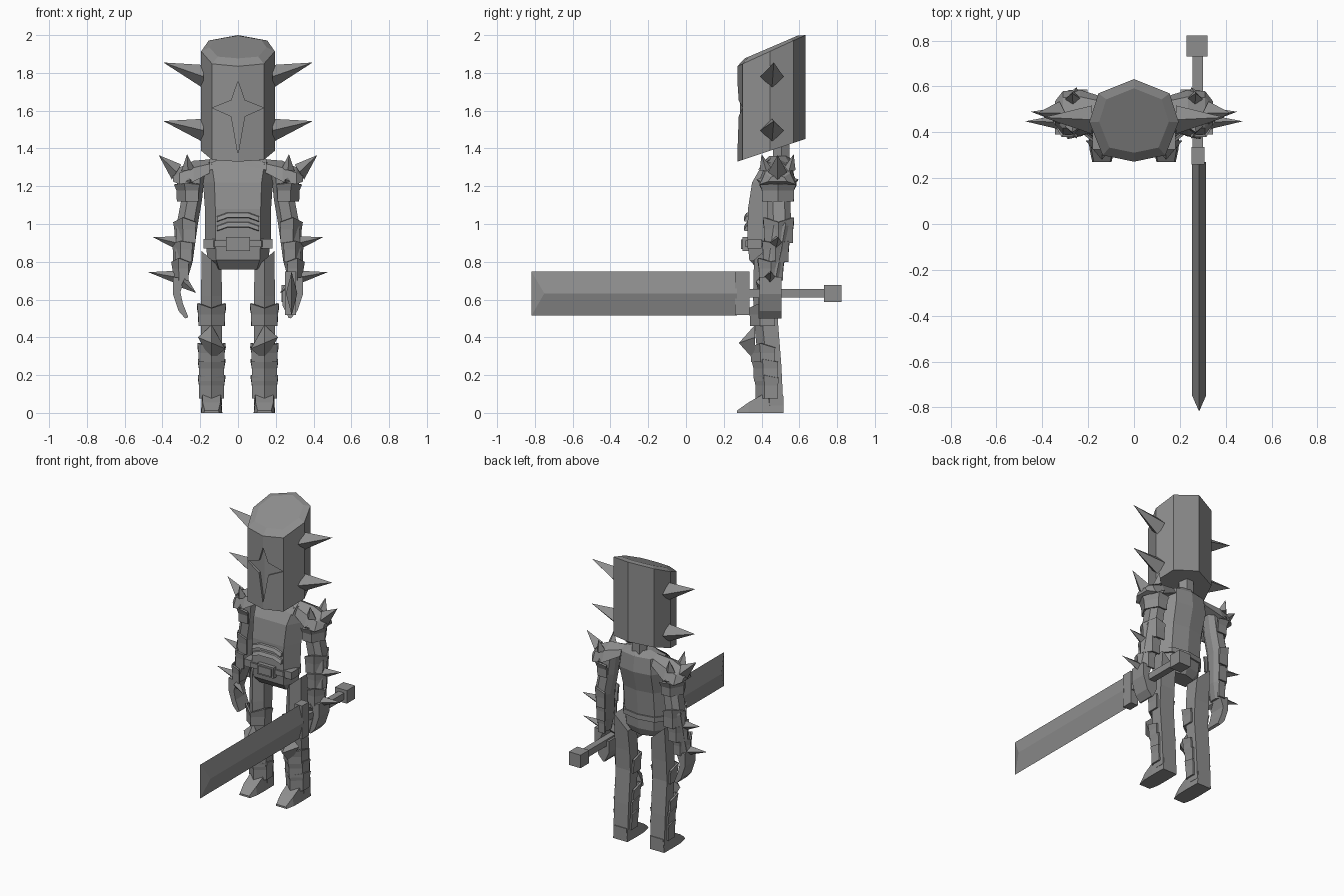
import bpy, bmesh, math
from mathutils import Vector as V

if "Cube" in bpy.data.objects:
    bpy.data.objects.remove(bpy.data.objects["Cube"])

STEEL = bpy.data.materials.new("dull_grey")
STEEL.diffuse_color = (0.27, 0.27, 0.27, 1)
STEEL.use_nodes = True
STEEL.node_tree.nodes["Principled BSDF"].inputs["Base Color"].default_value = STEEL.diffuse_color


def mesh(name, verts, faces, mirror=False, thick=0):
    me = bpy.data.meshes.new(name)
    me.from_pydata([tuple(v) for v in verts], [], faces)
    bm = bmesh.new()
    bm.from_mesh(me)
    bmesh.ops.recalc_face_normals(bm, faces=bm.faces)
    bm.to_mesh(me)
    bm.free()
    me.materials.append(STEEL)
    ob = bpy.data.objects.new(name, me)
    bpy.context.collection.objects.link(ob)
    if thick:
        s = ob.modifiers.new("thickness", 'SOLIDIFY')
        s.thickness, s.offset = thick, 0
    if mirror:
        ob.modifiers.new("mirror", 'MIRROR').use_mirror_merge = False
    return ob


def loft(name, rings, mirror=False):
    """Skin between rings of equal point count and cap both ends."""
    n, m = len(rings[0]), len(rings)
    faces = [(i*n+j, i*n+(j+1) % n, (i+1)*n+(j+1) % n, (i+1)*n+j)
             for i in range(m-1) for j in range(n)]
    faces += [tuple(range(n)), tuple(range((m-1)*n, m*n))]
    return mesh(name, [p for r in rings for p in r], faces, mirror)


def box(name, x0, x1, y0, y1, z0, z1, mirror=False):
    return loft(name, [[(x0, y0, z), (x1, y0, z), (x1, y1, z), (x0, y1, z)] for z in (z0, z1)], mirror)


def spike(name, base, tip, u, v, mirror=True):
    b, u, v = V(base), V(u), V(v)
    return mesh(name, [b+u, b+v, b-u, b-v, V(tip)],
                [(0, 1, 4), (1, 2, 4), (2, 3, 4), (3, 0, 4), (3, 2, 1, 0)], mirror)


def plate(name, cx, cy, half, depth, z0, z1, out=False, flare=1.12, peak=0.025):
    """U-shaped armour shell with flared, pointed upper corners."""
    u_curve = [(-1, -.4), (-1, .45), (0, 1), (1, .45), (1, -.4)]
    verts = []
    for z, s, lift in ((z0, 1, 0), (z0*.35+z1*.65, 1.02, 0), (z1, flare, peak)):
        for i, (u, v) in enumerate(u_curve):
            u, v = u*half*s, v*depth*s
            p = (cx+v, cy+u) if out else (cx+u, cy-v)
            verts.append((*p, z + (lift if i in (1, 3) else 0)))
    faces = [(r*5+i, r*5+i+1, r*5+i+6, r*5+i+5) for r in range(2) for i in range(4)]
    return mesh(name, verts, faces, True, 0.012)


# Helmet: faceted tube with a sloping domed roof
outline = [(0, .272), (.137, .30), (.195, .445), (.155, .57), (0, .632),
           (-.155, .57), (-.195, .445), (-.137, .30)]
low = [(x, y, 1.33+(y-.272)*.333) for x, y in outline]
rim = [(x, y, 1.835+(y-.272)*.458) for x, y in outline]
crown = [(x*.78, .45+(y-.45)*.78, 1.86+(.45+(y-.45)*.78-.272)*.43) for x, y in outline]
helmet = loft("helmet", [low, rim, crown])

# Four-pointed recess on the helmet face
star = [(0, 1.755), (.035, 1.655), (.136, 1.615), (.035, 1.57), (0, 1.37),
        (-.035, 1.57), (-.136, 1.615), (-.035, 1.655)]
sv = [(x, .287+abs(x)*.2, z) for x, z in star] + [(x, .2, z) for x, z in star]
sf = [(0, 1, 2, 3, 4), (4, 5, 6, 7, 0), tuple(range(8, 16))]
sf += [(i, (i+1) % 8, 8+(i+1) % 8, 8+i) for i in range(8)]
cutter = mesh("face_cutter", sv, sf)
cutter.hide_render = True
cutter.hide_set(True)
cut = helmet.modifiers.new("face_recess", 'BOOLEAN')
cut.operation, cut.object, cut.solver = 'DIFFERENCE', cutter, 'EXACT'

# Helmet horns
for name, z, tz in (("upper_horn", 1.78, 1.855), ("lower_horn", 1.495, 1.545)):
    spike(name, (.183, .455, z), (.395, .465, tz), (0, .062, 0), (0, 0, .062))

# Neck
loft("neck", [[(.055*math.cos(a*math.pi/3), .505+.05*math.sin(a*math.pi/3), z) for a in range(6)]
              for z in (1.3, 1.45)])


# Torso
def body(z, fw, yf, w, ys, yb):
    return [(-fw, yf, z), (fw, yf, z), (w, ys, z), (w*.65, yb-.02, z),
            (0, yb, z), (-w*.65, yb-.02, z), (-w, ys, z)]


loft("torso", [body(*r) for r in (
    (.76, .10, .38, .115, .44, .50), (.81, .115, .335, .16, .43, .52),
    (.92, .12, .325, .175, .43, .525), (1.08, .12, .328, .175, .44, .54),
    (1.22, .125, .35, .185, .46, .575), (1.325, .14, .41, .17, .48, .565),
    (1.36, .06, .44, .075, .49, .545))])
loft("belt", [body(z, .124, .315, .182, .43, .533) for z in (.878, .912)])
box("belt_pouch", .122, .182, .325, .40, .87, .92, True)
box("buckle", -.063, .063, .298, .33, .857, .93)
box("buckle_centre", -.05, .05, .291, .30, .868, .919)
for i, z in enumerate((1.065, 1.015)):
    loft("belly_plate_%d" % (i+1), [[(x, .335, z-d), (x, .318, z-d-.008), (x, .306, z-d-.03), (x, .335, z-d-.035)]
                                    for x, d in ((-.11, .02), (-.055, 0), (.055, 0), (.11, .02))])

# Collar strips running from neck to shoulders
loft("collar", [[(.03, .42, 1.34), (.03, .40, 1.31), (.03, .44, 1.36)],
                [(.15, .41, 1.32), (.15, .38, 1.285), (.15, .45, 1.345)]], True)


# Legs: ridge at the front, flat at the back
def leg(z, hx, yf, yb, tilt=0):
    ym = yf*.65+yb*.35
    return [(.14+x, y, z+x*tilt) for x, y in
            ((-hx, yb), (hx, yb), (hx, ym), (0, yf), (-hx, ym))]


loft("leg", [leg(.04, .054, .405, .515), leg(.25, .055, .385, .505),
             leg(.48, .056, .36, .487), leg(.62, .056, .355, .495),
             leg(.81, .052, .36, .51, .9)], True)
loft("foot", [[(.14-h, y, 0), (.14+h, y, 0), (.14+h*.85, y, z), (.14-h*.85, y, z)]
              for y, h, z in ((.517, .055, .09), (.41, .057, .10), (.33, .055, .055), (.27, .042, .012))], True)

# Leg armour
plate("thigh_plate", .14, .435, .064, .09, .46, .555)
plate("knee_band", .14, .435, .062, .085, .27, .345)
plate("shin_plate", .14, .45, .060, .085, .17, .27, peak=.015)
plate("ankle_plate", .14, .455, .060, .08, .075, .185, peak=.015)
spike("knee_guard", (.14, .365, .37), (.14, .28, .37), (.072, 0, .03), (0, 0, .095))


# Arms
def arm(x, y, z, hx, hy):
    return [(x+a*hx, y+b*hy, z) for a, b in
            ((1, -.5), (1, .5), (.4, 1), (-.6, 1), (-1, .4), (-1, -.4), (-.6, -1), (.4, -1))]


loft("arm", [arm(*r) for r in ((.225, .485, 1.28, .05, .06), (.245, .49, 1.13, .055, .062),
                               (.27, .495, .99, .056, .062), (.287, .465, .80, .047, .055),
                               (.305, .45, .70, .035, .045))], True)

# Shoulder pads
loft("shoulder_pad", [[(x, .485+s*h, zz) for s, zz in
                       ((-1, b), (-.7, (b+t*2)/3), (0, t), (.7, (b+t*2)/3), (1, b))]
                      for x, h, b, t in ((.12, .065, 1.285, 1.345), (.235, .10, 1.225, 1.335),
                                         (.31, .095, 1.21, 1.30), (.345, .05, 1.225, 1.26))], True)
spike("shoulder_spike", (.325, .485, 1.275), (.42, .485, 1.365), (0, .05, 0), (-.025, 0, .04))
for name, s in (("front_shoulder_spike", -1), ("back_shoulder_spike", 1)):
    spike(name, (.265, .485+s*.06, 1.285), (.27, .485+s*.085, 1.37), (.035, 0, -.005), (0, .035, 0))
    spike("lower_"+name, (.27, .485+s*.075, 1.22), (.25, .485+s*.112, 1.235), (.03, 0, 0), (0, 0, .03))

# Arm armour
plate("upper_arm_plate", .24, .487, .078, .078, 1.12, 1.21, True, 1.2, .01)
plate("elbow_plate", .255, .49, .07, .075, .90, 1.01, True, 1.1)
plate("forearm_plate", .27, .475, .062, .068, .80, .90, True, 1.08, .01)
plate("wrist_plate", .285, .45, .058, .056, .70, .80, True, 1.12, .02)
spike("elbow_spike", (.325, .475, .90), (.45, .49, .93), (0, .033, 0), (0, 0, .035))
spike("wrist_spike", (.335, .445, .72), (.475, .448, .745), (0, .03, 0), (0, 0, .032))

# Hands: curled fingers and thumb
curl = [(.345, .72), (.345, .63), (.315, .54), (.28, .50), (.263, .507),
        (.292, .58), (.305, .64), (.28, .71)]
loft("hand", [[(x, y, z) for x, z in curl] for y in (.39, .505)], True)
spike("thumb", (.29, .40, .695), (.222, .385, .635), (0, .03, 0), (.015, 0, -.03))
loft("gripping_fingers", [[(x, y, z) for x, z in ((.30, .61), (.27, .50), (.235, .57), (.235, .65), (.25, .65))]
                          for y in (.385, .505)])

# Sword: diamond blade, guard, grip and pommel
cx, cz = .284, .633
mesh("blade", [(cx, -.818, .515), (cx, -.818, .748), (cx-.03, -.75, cz), (cx+.03, -.75, cz),
               (cx, .27, .515), (cx, .27, .748), (cx-.03, .27, cz), (cx+.03, .27, cz)],
     [(0, 1, 2), (1, 0, 3), (1, 5, 6, 2), (2, 6, 4, 0), (3, 7, 5, 1), (0, 4, 7, 3), (4, 6, 5, 7)])
box("sword_guard", .25, .307, .26, .335, .518, .748)
box("sword_grip", .255, .30, .33, .74, .612, .657)
box("pommel", .23, .32, .73, .822, .588, .678)
